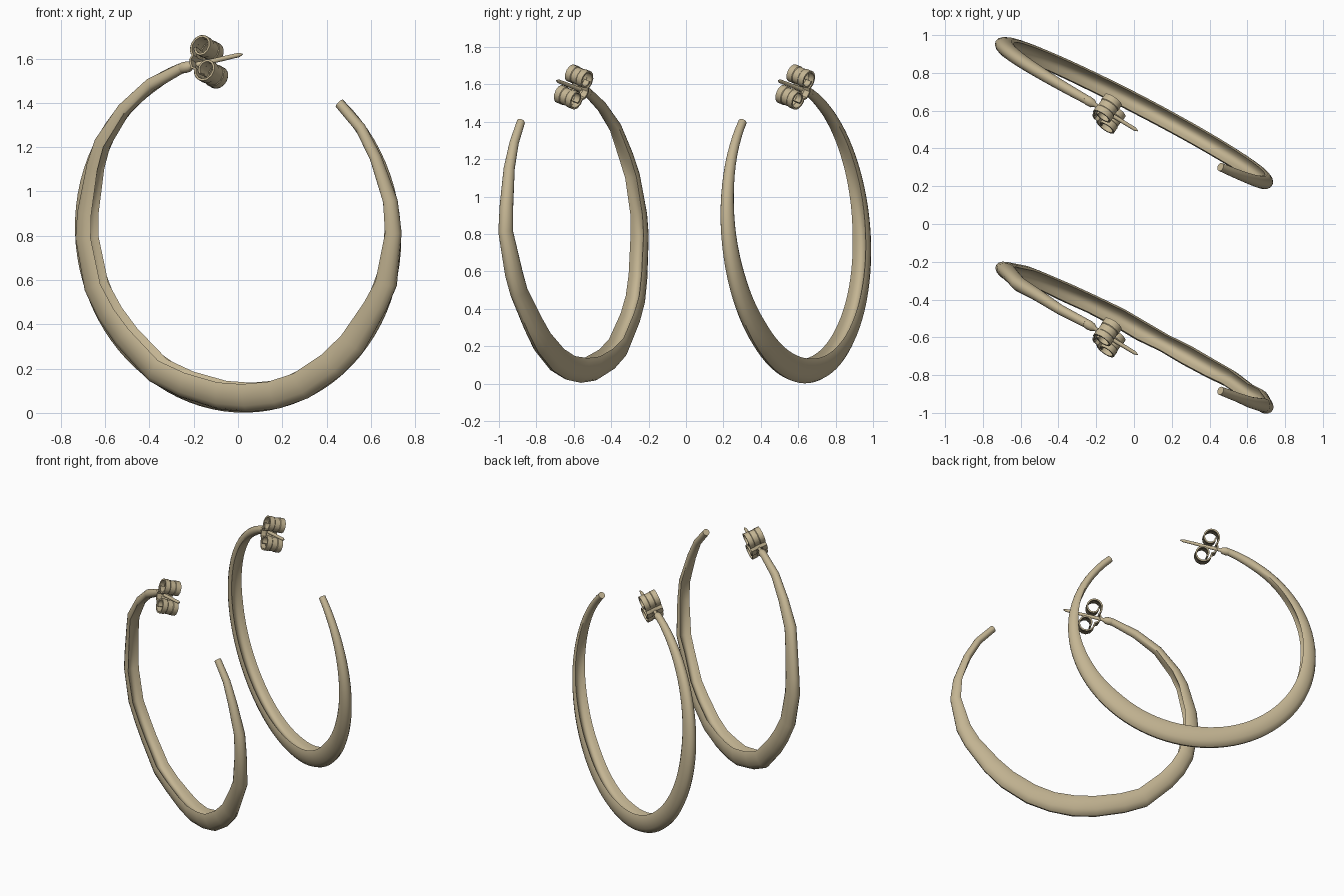
import bpy, bmesh, math, random
from mathutils import Vector

if "Cube" in bpy.data.objects:
    bpy.data.objects.remove(bpy.data.objects["Cube"])

random.seed(4)
gold = bpy.data.materials.new("pale_gold")
gold.diffuse_color = (0.55, 0.46, 0.29, 1)
gold.use_nodes = True
gold.node_tree.nodes["Principled BSDF"].inputs["Base Color"].default_value = gold.diffuse_color


def loft(name, rings, angle=35):
    """Skin a list of equal-length closed rings and cap both ends."""
    bm = bmesh.new()
    vs = [[bm.verts.new(p) for p in r] for r in rings]
    n = len(rings[0])
    for a, b in zip(vs, vs[1:]):
        for i in range(n):
            j = (i + 1) % n
            bm.faces.new((a[i], a[j], b[j], b[i]))
    bm.faces.new(vs[0])
    bm.faces.new(vs[-1])
    bmesh.ops.recalc_face_normals(bm, faces=bm.faces)
    me = bpy.data.meshes.new(name)
    bm.to_mesh(me)
    bm.free()
    me.shade_smooth()
    me.set_sharp_from_angle(angle=math.radians(angle))
    me.materials.append(gold)
    ob = bpy.data.objects.new(name, me)
    bpy.context.collection.objects.link(ob)
    return ob


def lerp_table(table, x):
    for a, b in zip(table, table[1:]):
        if x <= b[0]:
            f = (x - a[0]) / (b[0] - a[0])
            return [p + (q - p) * f for p, q in zip(a[1:], b[1:])]
    return list(table[-1][1:])


# tilted hoop plane: u runs sideways, v runs up
normal = Vector((0.52, 1, 0.08)).normalized()
v_ax = (Vector((0, 0, 1)) - normal * normal.z).normalized()
u_ax = v_ax.cross(normal)
if u_ax.x < 0:
    u_ax = -u_ax
u_ax *= 1.016
R = 0.813

# angle from the bottom, radial thickness, width, amount of hollow
PROFILE = [(-161, .048, .048, 0), (-150, .06, .056, 0), (-125, .072, .072, .5),
           (-90, .092, .092, 1), (-45, .115, .10, 1), (0, .13, .105, 1),
           (45, .12, .10, 1), (70, .09, .092, 1), (90, .066, .08, .8),
           (120, .052, .056, .1), (138, .045, .045, 0)]

# round section and hollow-backed section with matching points
ROUND = [(math.cos(k * math.pi / 8), math.sin(k * math.pi / 8)) for k in range(16)]
HOLLOW = [(c, -0.6 + 1.6 * s) for c, s in ROUND[:9]]
for k in range(7):
    w = -0.85 + 1.7 * k / 6
    HOLLOW.append((w, -1 + 0.7 * (1 - (w / 0.85) ** 2)))


def hoop(name, centre, steps, rough):
    rings = []
    for i in range(steps + 1):
        deg = -161 + 299 * i / steps
        inner = 0 < i < steps
        if inner and rough:
            deg += random.uniform(-3, 3)
        t, w, b = lerp_table(PROFILE, deg)
        a = math.radians(deg)
        rad = u_ax * math.sin(a) - v_ax * math.cos(a)
        dent = random.uniform(-rough, rough * .6) if inner else 0
        slide = random.uniform(-rough, rough) * .6 if inner else 0
        mid = centre + rad * (R - t / 2 + dent) + normal * slide
        w *= 1 + (random.uniform(-8, 8) * rough if inner else 0)
        ring = []
        for (rx, ry), (hx, hy) in zip(ROUND, HOLLOW):
            x, y = rx + (hx - rx) * b, ry + (hy - ry) * b
            ring.append(mid + normal * x * w / 2 + rad * y * t / 2)
        rings.append(ring)
    loft(name, rings, 40)
    a = math.radians(-161)
    return centre + (u_ax * math.sin(a) - v_ax * math.cos(a)) * (R - .024)


def earring(tag, y_shift, steps, rough, curl_steps):
    shift = Vector((0, y_shift, 0))
    start = hoop(tag + "_hoop", Vector((0, .587, .812)) + shift, steps, rough)

    # post with a small collar at the hoop end
    tip = Vector((.02, .493, 1.62)) + shift
    p = (tip - start).normalized()
    length = (tip - start).length
    d = Vector((-.16, .47, .87)).normalized()
    side_ax = p.cross(d).normalized()
    up_ax = side_ax.cross(p)
    post = [(-.02, .018), (0, .024), (.02, .026), (.045, .023), (.06, .012),
            (length - .02, .010), (length, .003)]
    loft(tag + "_post", [[start + p * s + (up_ax * math.cos(k * math.pi / 6)
         + side_ax * math.sin(k * math.pi / 6)) * r for k in range(12)]
         for s, r in post])

    # butterfly clutch: ribbon with raised rims, curled on both sides of the post
    half = [(-.056, .005), (-.022, .005), (-.018, .002),
            (.018, .002), (.022, .005), (.056, .005)]
    section = half + [(w, -t) for w, t in reversed(half)]
    path = [(0, -.004), (.002, .02)]
    for i in range(curl_steps + 1):
        f = i / curl_steps
        ang = math.radians(205 - 400 * f)
        r = .057 - .024 * f
        path.append((.07 + r * math.cos(ang), .059 + r * math.sin(ang)))
    along = d.cross(side_ax).normalized()      # clutch sits slightly skewed
    if along.dot(p) < 0:
        along = -along
    base = start + p * .15 - along * .066
    for side, label in ((1, "upper"), (-1, "lower")):
        rings = []
        for i, (s, h) in enumerate(path):
            a, b = path[max(i - 1, 0)], path[min(i + 1, len(path) - 1)]
            tan = Vector((b[0] - a[0], b[1] - a[1])).normalized()
            nrm = along * tan.y - d * side * tan.x
            mid = base + along * s + d * side * h
            rings.append([mid + side_ax * w + nrm * t for w, t in section])
        loft(f"{tag}_clutch_{label}_curl", rings)


# smooth hoop at the back, hammered hoop at the front
earring("back", 0, 72, 0, 32)
earring("front", -1.185, 24, .009, 14)
